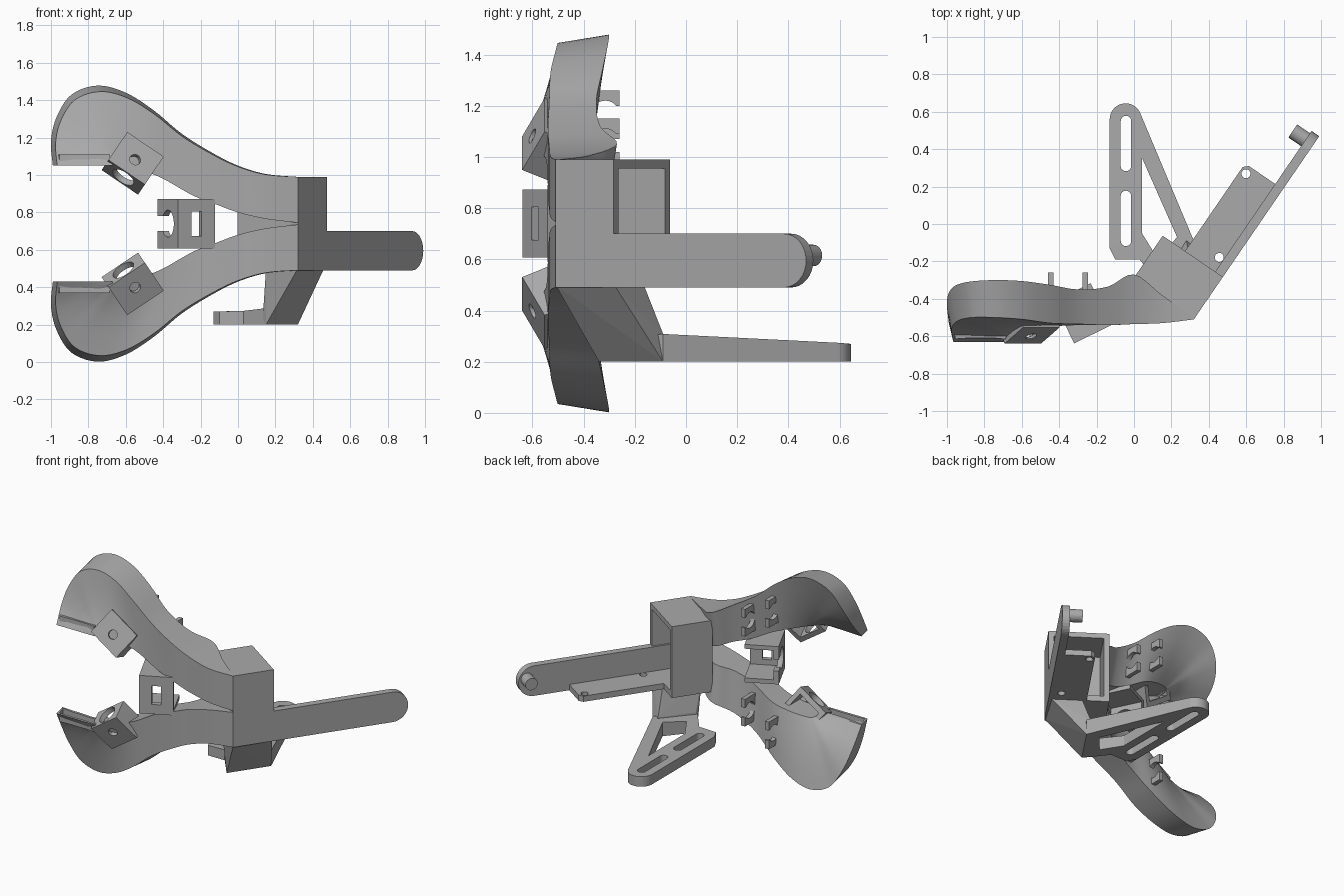
import bpy, bmesh
from math import radians, cos, sin, pi
from mathutils import Matrix, Vector

if "Cube" in bpy.data.objects:
    bpy.data.objects.remove(bpy.data.objects["Cube"])

grey = bpy.data.materials.new("plain grey")
grey.use_nodes = True
grey.diffuse_color = (0.4, 0.4, 0.4, 1)
grey.node_tree.nodes["Principled BSDF"].inputs["Base Color"].default_value = grey.diffuse_color

MID = 0.74          # height of the mirror plane between the two arms
ID = Matrix()


def add(name, bm, matrix=ID):
    bm.transform(matrix)
    bmesh.ops.recalc_face_normals(bm, faces=bm.faces)
    mesh = bpy.data.meshes.new(name)
    bm.to_mesh(mesh)
    bm.free()
    mesh.materials.append(grey)
    ob = bpy.data.objects.new(name, mesh)
    bpy.context.collection.objects.link(ob)
    return ob


def prism(name, pts, z0, z1, matrix=ID):
    bm = bmesh.new()
    low = [bm.verts.new((x, y, z0)) for x, y in pts]
    high = [bm.verts.new((x, y, z1)) for x, y in pts]
    bm.faces.new(low)
    bm.faces.new(high)
    for k in range(len(pts)):
        j = (k + 1) % len(pts)
        bm.faces.new((low[k], low[j], high[j], high[k]))
    return add(name, bm, matrix)


def box(name, x, y, z, matrix=ID):
    return prism(name, [(x[0], y[0]), (x[1], y[0]), (x[1], y[1]), (x[0], y[1])], *z, matrix)


def arc(cx, cy, r, a0, a1, n=16):
    return [(cx + r * cos(radians(a0 + (a1 - a0) * k / n)),
             cy + r * sin(radians(a0 + (a1 - a0) * k / n))) for k in range(n + 1)]


def disc(cx, cy, r, n=24):
    return arc(cx, cy, r, 0, 360, n)[:-1]


def cut(ob, cutters):
    # carve the cutters out, bake the result and drop the cutters
    for c in cutters:
        c.hide_render = True
        mod = ob.modifiers.new("cut", 'BOOLEAN')
        mod.operation, mod.solver, mod.object = 'DIFFERENCE', 'EXACT', c
    dg = bpy.context.evaluated_depsgraph_get()
    mesh = bpy.data.meshes.new_from_object(ob.evaluated_get(dg))
    ob.modifiers.clear()
    ob.data = mesh
    for c in cutters:
        bpy.data.objects.remove(c)
    return ob


# ---- housing frame: local x runs along the bar, local y across the housing
frame = Matrix.Translation((0.32, -0.51, 0)) @ Matrix.Rotation(radians(55.6), 4, 'Z')
ALONG_Y = Matrix.Rotation(pi / 2, 4, 'X')      # maps profile (x, y) to (x, z)

housing = box("fan_housing", (0, 0.275), (0, 0.39), (0.49, 0.99), frame)
cut(housing, [box("c", (0.03, 0.4), (0.035, 0.355), (0.53, 0.955), frame)])

# long bar with a rounded end and a pin
bar_end = arc(1.082, 0.595, 0.105, -90, 90)
prism("long_bar", [(0, 0.49)] + bar_end + [(0, 0.70)], -0.05, 0, frame @ ALONG_Y)
prism("bar_pin", disc(1.13, 0.615, 0.042), -0.133, -0.03, frame @ ALONG_Y)

# shelf with two screw holes
shelf = prism("shelf", [(0.25, 0.03), (0.843, 0.03), (0.843, 0.22), (0.82, 0.245), (0.25, 0.245)],
              0.49, 0.53, frame)
cut(shelf, [prism("c", disc(x, y, 0.024), 0.4, 0.6, frame) for x, y in ((0.8, 0.21), (0.35, 0.075))])

# ---- slanted support under the housing
bm = bmesh.new()
for x, y, z in ((0.32, -0.51, 0.5), (0.46, -0.28, 0.5), (0.295, -0.165, 0.5), (0.15, -0.39, 0.5),
                (0.15, -0.34, 0.2), (0.32, -0.09, 0.2), (0.13, -0.31, 0.2), (0.28, -0.08, 0.2),
                (0.14, -0.31, 0.3), (0.28, -0.09, 0.31)):
    bm.verts.new((x, y, z))
bmesh.ops.convex_hull(bm, input=bm.verts)
add("support", bm)

# ---- slotted foot
outline = [(-0.13, -0.13), (-0.1, -0.19), (0.03, -0.19), (0.15, -0.34), (0.32, -0.09)]
foot = prism("slotted_foot", outline + arc(-0.045, 0.56, 0.085, 20, 180), 0.2, 0.27)
for v in foot.data.vertices:
    if v.co.z > 0.25:
        v.co.z += 0.12 * max(0, v.co.x)
holes = [prism("c", [(0.043, 0.353), (0.043, -0.05), (0.13, -0.19), (0.23, -0.07)], 0, 0.5)]
for y in (-0.09, 0.31):
    holes.append(prism("c", arc(-0.043, y, 0.028, 180, 360) + arc(-0.043, y + 0.24, 0.028, 0, 180), 0, 0.5))
cut(foot, holes)

# ---- curved ducts: outer x z, inner x z, outer front y, outer back y, inner front y
sections = [
    (0.32, 0.99, 0.32, 0.745, -0.51, -0.5, -0.51),
    (0.15, 1.005, 0.15, 0.765, -0.53, -0.38, -0.53),
    (0, 1.05, 0, 0.8, -0.535, -0.27, -0.535),
    (-0.14, 1.12, -0.11, 0.84, -0.54, -0.335, -0.54),
    (-0.3, 1.22, -0.24, 0.89, -0.535, -0.35, -0.54),
    (-0.45, 1.345, -0.4, 0.98, -0.53, -0.325, -0.545),
    (-0.6, 1.44, -0.5, 1.02, -0.51, -0.305, -0.565),
    (-0.75, 1.478, -0.58, 1.045, -0.5, -0.3, -0.59),
    (-0.89, 1.43, -0.64, 1.06, -0.5, -0.31, -0.61),
    (-0.97, 1.31, -0.66, 1.06, -0.52, -0.34, -0.62),
    (-1, 1.18, -0.67, 1.055, -0.56, -0.41, -0.63),
    (-0.99, 1.05, -0.67, 1.05, -0.63, -0.53, -0.63),
]


def smooth_rows(rows, steps):
    rows = [Vector(r) for r in rows]
    for k in range(len(rows) - 1):
        p0, p1, p2 = rows[max(k - 1, 0)], rows[k], rows[k + 1]
        p3 = rows[min(k + 2, len(rows) - 1)]
        for s in range(steps):
            t = s / steps
            yield (p1 * 2 + (p2 - p0) * t + (p0 * 2 - p1 * 5 + p2 * 4 - p3) * t ** 2
                   + (p1 * 3 - p0 - p2 * 3 + p3) * t ** 3) / 2
    yield rows[-1]


def duct(name, side):
    bm = bmesh.new()
    rings = []
    for k, (ox, oz, ix, iz, of, ob, inf) in enumerate(smooth_rows(sections, 5)):
        lean = 0.075 * min(1, k / 35)
        inb = inf + (ob - of) * 0.85
        quad = [Vector((ox, ob, oz)), Vector((ox, of, oz)).lerp(Vector((ix, of, iz)), lean),
                Vector((ix, inf, iz)), Vector((ix, inb, iz))]
        # wide faces get mid points so the scoop twists smoothly
        loop = ([quad[0]] + [quad[1].lerp(quad[2], t / 4) for t in range(5)]
                + [quad[3].lerp(quad[0], t / 4) for t in range(4)])
        rings.append([bm.verts.new((p.x, p.y, MID + side * (p.z - MID))) for p in loop])
    n = len(rings[0])
    for a, b in zip(rings, rings[1:]):
        for k in range(n):
            bm.faces.new((a[k], a[(k + 1) % n], b[(k + 1) % n], b[k]))
    bm.faces.new(rings[0])
    mouth = bm.faces.new(rings[-1])
    bmesh.ops.recalc_face_normals(bm, faces=bm.faces)
    # open outlet slot
    bmesh.ops.inset_individual(bm, faces=[mouth], thickness=0.018)
    bmesh.ops.inset_individual(bm, faces=[mouth], thickness=0.002, depth=-0.06)
    ob = add(name, bm)
    bpy.ops.object.select_all(action='DESELECT')
    ob.select_set(True)
    bpy.context.view_layer.objects.active = ob
    bpy.ops.object.shade_smooth_by_angle(angle=radians(35))


# ---- folded lamp holder: front plate along local x, clip plate along local y
def holder(name, fold, turn, a, b, w, slot):
    m = (Matrix.Translation(fold) @ Matrix.Rotation(radians(-turn), 4, 'Y')
         @ Matrix.Rotation(radians(26), 4, 'Z'))
    h = w / 2
    ob = box(name, (0, a), (0, b), (-h, h), m)
    side_on = m @ Matrix.Rotation(pi / 2, 4, 'Y')       # profile (x, y) to (-z, y)
    cutters = [box("c", (0.035, a + 0.1), (0.035, b + 0.1), (0.03 - h, h - 0.03), m),
               prism("c", disc(0, b * 0.5, h * 0.55), -0.1, 0.1, side_on)]
    if slot:
        cutters += [box("c", (0.08, 0.14), (-0.1, 0.1), (-0.065, 0.065), m),
                    box("c", (-0.1, 0.1), (b * 0.5, b + 0.1), (-0.04, 0.04), m)]
    else:
        cutters.append(prism("c", disc(a * 0.45, 0, 0.03), -0.1, 0.1, m @ ALONG_Y))
    cut(ob, cutters)


holder("middle_lamp_holder", (-0.32, -0.638, MID), 0, 0.22, 0.25, 0.265, True)

for side, label in ((1, "upper"), (-1, "lower")):
    duct(label + "_duct", side)
    holder(label + "_lamp_holder", (-0.595, -0.64, MID + side * 0.275), 56 * side, 0.2, 0.15, 0.235, False)
    # cable clips on the back of the duct
    for k, (x, z) in enumerate(((-0.445, 1.165), (-0.26, 1.055))):
        zc = MID + side * (z - MID)
        clip = box(f"{label}_cable_clip_{k + 1}", (x - 0.015, x + 0.015), (-0.42, -0.26), (zc - 0.095, zc + 0.095))
        turn = Matrix.Translation((x, -0.315, zc)) @ Matrix.Rotation(pi / 2, 4, 'Y')
        cut(clip, [prism("c", disc(0, 0, 0.055), -0.1, 0.1, turn),
                   box("c", (-0.035, 0.035), (0, 0.2), (-0.1, 0.1), turn)])
